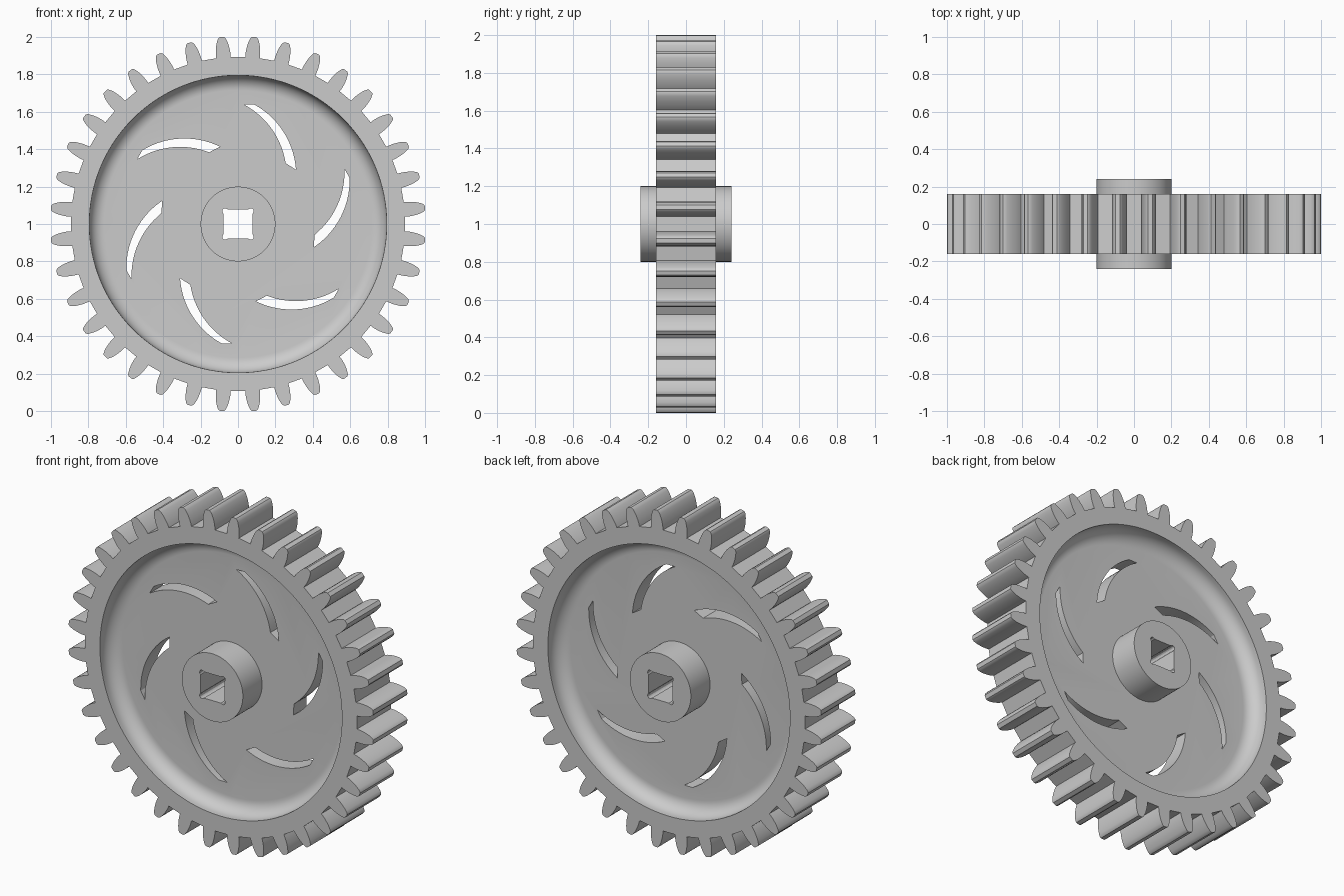
import bpy, bmesh
from math import sin, cos, pi, radians, atan2, hypot
from mathutils import Vector

if "Cube" in bpy.data.objects:
    bpy.data.objects.remove(bpy.data.objects["Cube"])

CZ = 1.0  # height of the axle


def make_object(name, bm):
    bmesh.ops.recalc_face_normals(bm, faces=bm.faces)
    me = bpy.data.meshes.new(name)
    bm.to_mesh(me)
    bm.free()
    ob = bpy.data.objects.new(name, me)
    bpy.context.collection.objects.link(ob)
    return ob


def prism(name, outlines, half):
    """Extrude closed xz outlines along y from -half to half."""
    bm = bmesh.new()
    for pts in outlines:
        a = [bm.verts.new((x, -half, CZ + z)) for x, z in pts]
        b = [bm.verts.new((x, half, CZ + z)) for x, z in pts]
        bm.faces.new(a)
        bm.faces.new(b[::-1])
        n = len(pts)
        for i in range(n):
            j = (i + 1) % n
            bm.faces.new((a[i], b[i], b[j], a[j]))
    return make_object(name, bm)


def lathe(name, profiles, seg=128):
    """Spin (radius, y) profiles about the axle and cap both ends."""
    bm = bmesh.new()
    for prof in profiles:
        rings = [[bm.verts.new((r * cos(2 * pi * k / seg), y, CZ + r * sin(2 * pi * k / seg)))
                  for k in range(seg)] for r, y in prof]
        for p, q in zip(rings, rings[1:]):
            for k in range(seg):
                j = (k + 1) % seg
                bm.faces.new((p[k], p[j], q[j], q[k]))
        bm.faces.new(rings[0])
        bm.faces.new(rings[-1])
    return make_object(name, bm)


def combine(ob, other, op):
    mod = ob.modifiers.new(op, 'BOOLEAN')
    mod.operation, mod.object, mod.solver = op, other, 'EXACT'
    bpy.context.view_layer.objects.active = ob
    bpy.ops.object.modifier_apply(modifier=mod.name)
    bpy.data.objects.remove(other)


def arc(a, m, b, n=14):
    """Points on the circle through a, m, b."""
    (ax, ay), (mx, my), (bx, by) = a, m, b
    d = 2 * (ax * (my - by) + mx * (by - ay) + bx * (ay - my))
    sa, sm, sb = ax**2 + ay**2, mx**2 + my**2, bx**2 + by**2
    ux = (sa * (my - by) + sm * (by - ay) + sb * (ay - my)) / d
    uy = (sa * (bx - mx) + sm * (ax - bx) + sb * (mx - ax)) / d
    r = hypot(ax - ux, ay - uy)
    t0, t1 = atan2(ay - uy, ax - ux), atan2(by - uy, bx - ux)
    dt = (t1 - t0 + pi) % (2 * pi) - pi
    return [(ux + r * cos(t0 + dt * i / n), uy + r * sin(t0 + dt * i / n)) for i in range(n + 1)]


def turn(pts, a):
    return [(x * cos(a) - z * sin(a), x * sin(a) + z * cos(a)) for x, z in pts]


# toothed blank: 36 rounded teeth
flank = [(.893, .039), (.91, .0395), (.93, .038), (.95, .035), (.968, .031),
         (.984, .0255), (.996, .02), (1.003, .012)]
tooth = [(r, -w) for r, w in flank] + [(r, w) for r, w in flank[::-1]]
outline = []
for k in range(36):
    outline += turn(tooth, radians(5 + 10 * k))
gear = prism("gear_wheel", [outline], .16)

# dished recess on both sides, with a rounded inner corner
R, WEB, F = .795, .06, .08
dish = [(R - F + F * sin(radians(t)), WEB + F - F * cos(radians(t))) for t in range(0, 91, 10)]
dish.append((R, .3))
combine(gear, lathe("recess_cutter", [dish, [(r, -y) for r, y in dish]]), 'DIFFERENCE')

# six curved slots through the web
slot = arc((.03, .64), (.208, .464), (.255, .325)) + arc((.31, .29), (.246, .488), (.085, .64))
combine(gear, prism("slot_cutter", [turn(slot, radians(60 * k)) for k in range(6)], .4), 'DIFFERENCE')

# hub
combine(gear, lathe("hub", [[(.2, -.24), (.2, .24)]], 96), 'UNION')

# square axle hole with small lobed corners
corner = [(.078, .056), (.083, .062), (.084, .07), (.082, .077), (.077, .082),
          (.07, .084), (.062, .083), (.056, .078)]
hole = []
for k in range(4):
    hole += turn(corner, k * pi / 2)
combine(gear, prism("axle_hole_cutter", [hole], .4), 'DIFFERENCE')

bpy.ops.object.select_all(action='DESELECT')
gear.select_set(True)
bpy.context.view_layer.objects.active = gear
bpy.ops.object.shade_smooth_by_angle(angle=radians(25))
